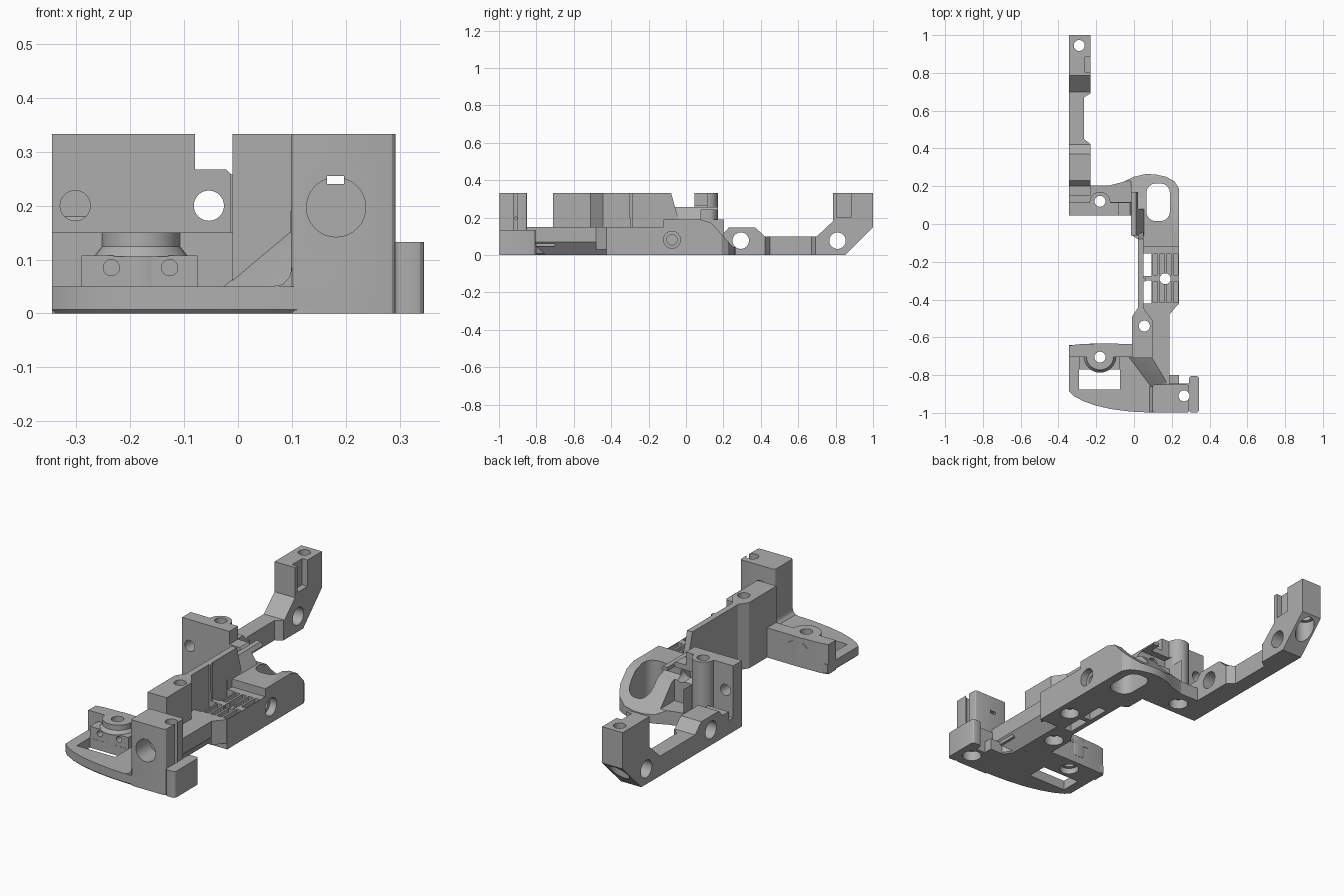
import bpy, bmesh, math
from mathutils import Vector

if "Cube" in bpy.data.objects:
    bpy.data.objects.remove(bpy.data.objects["Cube"], do_unlink=True)

grey = bpy.data.materials.new("plain grey")
grey.use_nodes = True
grey.diffuse_color = (0.42, 0.42, 0.42, 1)
grey.node_tree.nodes["Principled BSDF"].inputs["Base Color"].default_value = (0.42, 0.42, 0.42, 1)

parts, cutters = [], []
cut_group = bpy.data.collections.new("cutters")
bpy.context.scene.collection.children.link(cut_group)


def finish(bm, name, cutter=False):
    bmesh.ops.recalc_face_normals(bm, faces=bm.faces)
    mesh = bpy.data.meshes.new(name)
    bm.to_mesh(mesh)
    bm.free()
    mesh.materials.append(grey)
    ob = bpy.data.objects.new(name, mesh)
    (cut_group if cutter else bpy.context.scene.collection).objects.link(ob)
    ob.hide_render = cutter
    (cutters if cutter else parts).append(ob)
    return ob


def prism(name, outline, axis, lo, hi, cutter=False):
    """Extrude a 2D outline along an axis; outline is in the other two axes."""
    place = {"x": lambda a, b, t: (t, a, b), "y": lambda a, b, t: (a, t, b),
             "z": lambda a, b, t: (a, b, t)}[axis]
    bm = bmesh.new()
    face = bm.faces.new([bm.verts.new(place(a, b, lo)) for a, b in outline])
    side = bmesh.ops.extrude_face_region(bm, geom=[face])["geom"]
    shift = Vector(place(0, 0, hi - lo))
    bmesh.ops.translate(bm, verts=[v for v in side if isinstance(v, bmesh.types.BMVert)], vec=shift)
    return finish(bm, name, cutter)


def box(name, x, y, z, cutter=False):
    return prism(name, [(x[0], y[0]), (x[1], y[0]), (x[1], y[1]), (x[0], y[1])], "z", *z, cutter)


def circle(a, b, r, n=32):
    return [(a + r * math.cos(math.tau * i / n), b + r * math.sin(math.tau * i / n)) for i in range(n)]


def hole(axis, a, b, r, lo, hi):
    prism("hole", circle(a, b, r), axis, lo, hi, True)


def soften(ob, width, segments=3, vertical=True):
    """Round the vertical edges, or the bottom rim."""
    bm = bmesh.new()
    bm.from_mesh(ob.data)
    edges = []
    for e in bm.edges:
        p, q = (v.co for v in e.verts)
        upright = abs(p.z - q.z) > 0.05 and (p - q).xy.length < 1e-4
        if upright if vertical else max(p.z, q.z) < 1e-4:
            edges.append(e)
    bmesh.ops.bevel(bm, geom=edges, offset=width, segments=segments, affect="EDGES", profile=0.5)
    bm.to_mesh(ob.data)
    bm.free()


# Rear arm with its raised end
prism("rear_arm", [(0.15, 0), (0.85, 0), (1, 0.15), (1, 0.333), (0.785, 0.333), (0.785, 0.18),
                   (0.7, 0.1), (0.42, 0.1), (0.37, 0.148), (0.23, 0.148), (0.2, 0.115),
                   (0.15, 0.115)], "x", -0.345, -0.23)
prism("arm_waist", [(-0.265, 0.45), (-0.2, 0.4), (-0.2, 0.71), (-0.265, 0.67)], "z", -0.1, 0.2, True)
box("end_slot", (-0.26, -0.2), (0.805, 0.885), (0.2, 0.4), True)

# Rear bracket: upright wall, boss and floor
prism("bracket_wall", [(-0.345, 0), (-0.01, 0), (-0.01, 0.255), (-0.022, 0.267), (-0.08, 0.267),
                       (-0.08, 0.333), (-0.345, 0.333)], "y", 0.045, 0.115)
prism("bracket_boss", circle(-0.18, 0.115, 0.055), "z", 0, 0.333)
box("bracket_floor", (-0.345, 0.02), (0.06, 0.205), (0, 0.07))
prism("bracket_link", [(-0.015, 0), (0.065, 0), (0.065, 0.17), (0.01, 0.258), (-0.015, 0.258)],
      "y", -0.06, 0.17)

# Rear loop, sloping down toward the back
loop = prism("rear_loop", [(0.02, -0.12), (0.237, -0.12), (0.237, 0.19), (0.215, 0.225), (0.17, 0.25),
                           (0.11, 0.263), (0.06, 0.264), (0, 0.25), (-0.06, 0.222), (-0.13, 0.204),
                           (-0.13, 0.1), (-0.01, 0.05), (-0.01, -0.06), (0.02, -0.08)], "z", 0, 0.19)
prism("loop_slope", [(0.08, 0.19), (0.135, 0.172), (0.25, 0.045), (0.3, 0.03), (0.3, 0.24), (0.08, 0.24)],
      "x", -0.129, 0.3, True)
box("floor_relief", (-0.129, -0.016), (0.116, 0.3), (0.07, 0.24), True)
pocket = box("loop_pocket", (0.065, 0.19), (0.015, 0.215), (-0.1, 0.3), True)
soften(pocket, 0.05, 4)

# Slotted deck beside the thin spine wall
box("slotted_deck", (0.02, 0.237), (-0.425, -0.115), (0, 0.15))
for y in (-0.275, -0.42):
    box("deck_window", (0.047, 0.092), (y, y + 0.12), (-0.1, 0.2), True)
    for i in range(4):
        x = 0.1 + 0.036 * i
        box("deck_slot", (x, x + 0.025), (y + 0.005, y + 0.115), (0.12, 0.2), True)
prism("spine_wall", [(-0.5, 0.1), (-0.04, 0.1), (-0.04, 0.19), (-0.08, 0.333), (-0.5, 0.333)], "x", 0.02, 0.05)
box("spine_rib", (0.045, 0.06), (-0.305, -0.285), (0.14, 0.333))
prism("spine_block", [(-0.01, -0.71), (0.097, -0.71), (0.097, -0.51), (0.05, -0.445), (0.02, -0.445),
                      (-0.01, -0.49)], "z", 0, 0.333)

# Neck with a sloping lower edge, and ramp down to the front plate
prism("neck", [(0.02, 0), (0.13, 0), (0.187, 0.07), (0.187, 0.15), (0.02, 0.15)], "y", -0.7, -0.42)
prism("neck_front", [(0.1, 0), (0.13, 0), (0.187, 0.07), (0.187, 0.15), (0.17, 0.15), (0.1, 0.05)],
      "y", -0.87, -0.7)
prism("neck_flare", [(0.18, -0.48), (0.187, -0.48), (0.237, -0.42), (0.18, -0.42)], "z", 0.03, 0.15)
ramp = bmesh.new()
for x, y, z in [(0.09, -0.7, 0.15), (0.18, -0.7, 0.15), (0.18, -0.85, 0.15), (0.17, -0.82, 0.15),
                (-0.035, -0.7, 0.045), (0.1, -0.88, 0.045), (0.18, -0.88, 0.045), (0.18, -0.7, 0.045)]:
    ramp.verts.new((x, y, z))
bmesh.ops.convex_hull(ramp, input=ramp.verts)
finish(ramp, "ramp")

# Curved front plate with a rear wall
plate = prism("front_plate", [(-0.345, -0.64), (-0.345, -0.885), (-0.32, -0.91), (-0.27, -0.937),
                              (-0.2, -0.962), (-0.12, -0.98), (-0.02, -0.993), (0.08, -0.998),
                              (0.2, -0.998), (0.2, -0.85), (0.1, -0.7), (0.1, -0.64)], "z", 0, 0.05)
soften(plate, 0.007, 1, False)
prism("plate_wall", [(-0.345, -0.705), (0.02, -0.705), (0.02, -0.635), (-0.18, -0.633), (-0.3, -0.637),
                     (-0.345, -0.645)], "z", 0, 0.15)
box("plate_window", (-0.29, -0.075), (-0.875, -0.77), (-0.1, 0.04), True)
box("plate_window_top", (-0.29, -0.075), (-0.875, -0.771), (0.03, 0.07), True)

# Flared boss on a small block
box("boss_block", (-0.29, -0.075), (-0.77, -0.7), (0.03, 0.108))
prism("boss", circle(-0.18, -0.7, 0.073), "z", 0.04, 0.15)
flare = bmesh.new()
bmesh.ops.create_cone(flare, cap_ends=True, segments=32, radius1=0.087, radius2=0.073, depth=0.018)
bmesh.ops.translate(flare, verts=flare.verts, vec=(-0.18, -0.7, 0.115))
finish(flare, "boss_flare")
box("boss_trim", (-0.3, -0.06), (-0.632, -0.5), (0.01, 0.2), True)
for x in (-0.235, -0.127):
    hole("y", x, 0.085, 0.015, -0.8, -0.72)

# Front tower and foot
tower = box("front_tower", (0.098, 0.292), (-0.998, -0.85), (0, 0.333))
soften(tower, 0.012)
foot = box("front_foot", (0.29, 0.345), (-0.998, -0.805), (0, 0.133))
soften(foot, 0.015)
box("foot_bridge", (0.18, 0.33), (-0.99, -0.845), (0, 0.13))
box("neck_bridge", (0.15, 0.237), (-0.86, -0.8), (0, 0.06))
prism("tower_fillet", [(0.06, 0.04), (0.1, 0.04), (0.1, 0.085), (0.095, 0.067), (0.083, 0.054), (0.06, 0.05)],
      "y", -0.995, -0.86)
hole("y", 0.182, 0.197, 0.055, -1.1, -0.89)
box("key_slot", (0.165, 0.197), (-1.1, -0.8), (0.24, 0.255), True)

# Upright screw holes, each with a wider seat below
for x, y, seat in [(-0.29, 0.945, 0.16), (-0.18, 0.12, 0.05), (0.165, -0.29, 0.05),
                   (0.055, -0.54, 0.05), (-0.18, -0.705, 0.03), (0.265, -0.91, 0.05)]:
    hole("z", x, y, 0.029, -0.1, 0.4)
    hole("z", x, y, 0.046, -0.1, seat)

# Cross holes in the arm, bracket and body side
for y in (0.293, 0.81):
    hole("x", y, 0.077, 0.044, -0.4, -0.2)
for x in (-0.302, -0.054):
    hole("y", x, 0.2, 0.028, 0, 0.2)
hole("x", -0.075, 0.082, 0.045, 0.2, 0.3)
hole("x", -0.075, 0.082, 0.028, 0.1, 0.3)

# Cut only where a cutter touches, keep the result, drop the cutters


def bounds(ob):
    cs = [v.co for v in ob.data.vertices]
    return [(min(c[i] for c in cs), max(c[i] for c in cs)) for i in range(3)]


for ob in parts:
    own = bounds(ob)
    for c in cutters:
        if all(a[0] < b[1] and b[0] < a[1] for a, b in zip(own, bounds(c))):
            mod = ob.modifiers.new("cut", "BOOLEAN")
            mod.operation, mod.solver, mod.object = "DIFFERENCE", "EXACT", c
bpy.context.view_layer.update()
graph = bpy.context.evaluated_depsgraph_get()
cut_meshes = [bpy.data.meshes.new_from_object(ob.evaluated_get(graph)) for ob in parts]
for ob, mesh in zip(parts, cut_meshes):
    ob.modifiers.clear()
    ob.data = mesh
for c in cutters:
    bpy.data.objects.remove(c, do_unlink=True)
bpy.data.collections.remove(cut_group)
bpy.ops.object.select_all(action="DESELECT")
for ob in parts:
    ob.select_set(True)
bpy.context.view_layer.objects.active = parts[0]
bpy.ops.object.shade_smooth_by_angle(angle=math.radians(25))
